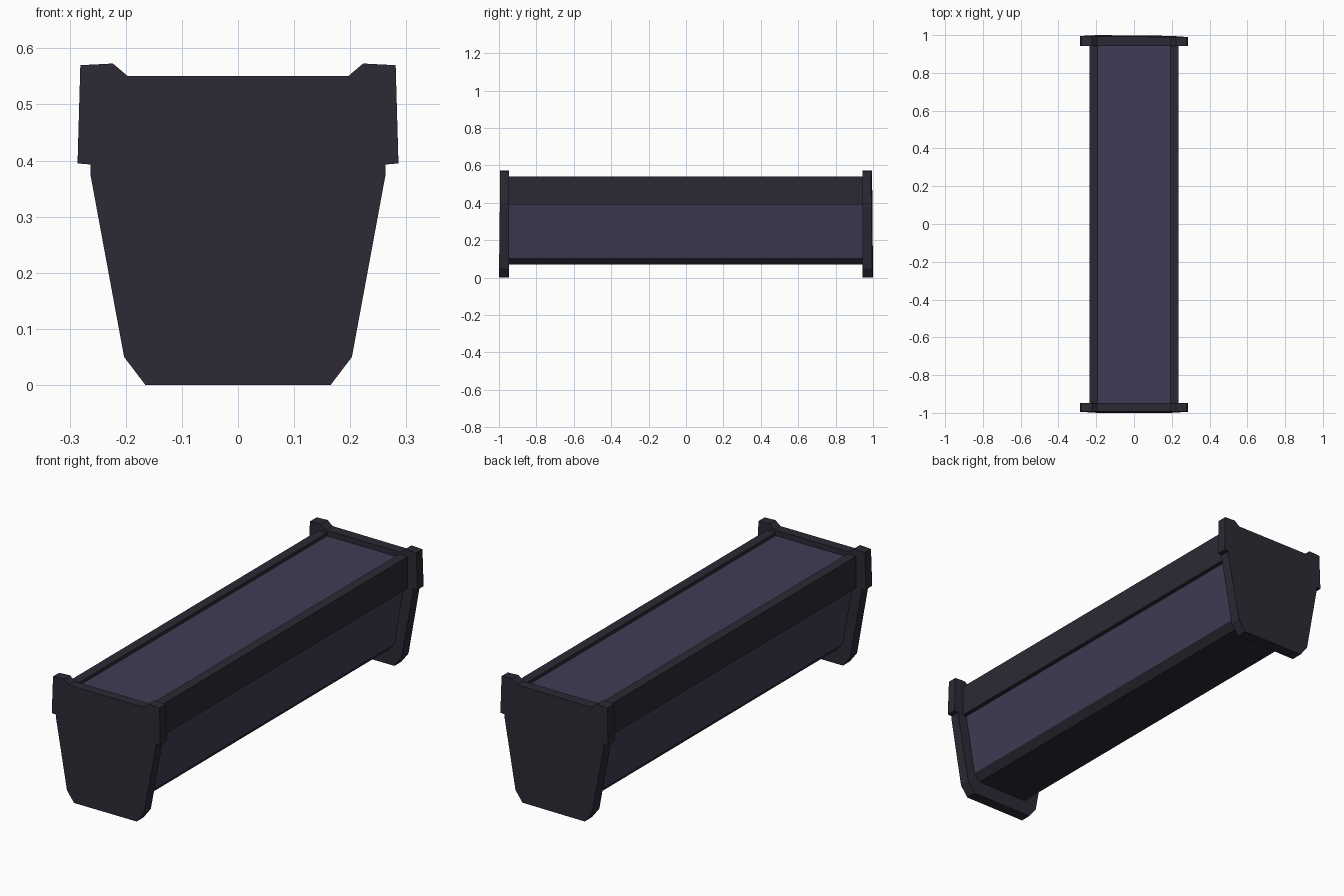
import bpy, bmesh

if "Cube" in bpy.data.objects:
    bpy.data.objects.remove(bpy.data.objects["Cube"])


def material(name, color):
    m = bpy.data.materials.new(name)
    m.diffuse_color = (*color, 1)
    m.use_nodes = True
    m.node_tree.nodes["Principled BSDF"].inputs["Base Color"].default_value = m.diffuse_color
    return m


DARK = material("dark_frame", (0.026, 0.022, 0.035))
PURPLE = material("purple_panel", (0.055, 0.043, 0.092))


def mirrored(half):
    """Close a right-hand half profile (bottom to top) across x = 0."""
    return half + [(-x, z) for x, z in reversed(half)]


def prism(name, profile, y0, y1, mat, skew=None):
    """Extrude an xz profile along y; skew shifts the y1 face as f(x, z)."""
    bm = bmesh.new()
    near = [bm.verts.new((x, y0, z)) for x, z in profile]
    far = [bm.verts.new((x, y1 + (skew(x, z) if skew else 0), z))
           for x, z in profile]
    bm.faces.new(near)
    bm.faces.new(far[::-1])
    n = len(profile)
    for i in range(n):
        j = (i + 1) % n
        bm.faces.new((near[i], far[i], far[j], near[j]))
    bmesh.ops.recalc_face_normals(bm, faces=bm.faces[:])
    me = bpy.data.meshes.new(name)
    bm.to_mesh(me)
    bm.free()
    me.materials.append(mat)
    ob = bpy.data.objects.new(name, me)
    bpy.context.collection.objects.link(ob)
    return ob


# End plates with raised ears; the back one leans very slightly
plate = mirrored([(0.165, 0), (0.203, 0.05), (0.263, 0.375), (0.263, 0.393),
                  (0.286, 0.395), (0.281, 0.57), (0.223, 0.573), (0.197, 0.551)])
prism("front_end_plate", plate, -0.947, -1.0, DARK,
      lambda x, z: 0.012 * z)
prism("back_end_plate", plate, 0.943, 0.997, DARK,
      lambda x, z: -0.01 * x - 0.011 * (z - 0.1))

# Tapered body: its sides and recessed top are the purple panels
L = 0.96
prism("body_panels", mirrored([(0.165, 0.105), (0.215, 0.392),
                               (0.20, 0.392), (0.20, 0.525)]), -L, L, PURPLE)

# Chamfered floor under the body
prism("floor", mirrored([(0.135, 0.07), (0.165, 0.105)]), -L, L, DARK)

# Side rails overhanging the panels and rimming the top
for side, s in (("left", -1), ("right", 1)):
    prism(side + "_rail", [(s * x, z) for x, z in
                           ((0.19, 0.39), (0.235, 0.39), (0.235, 0.54), (0.19, 0.54))],
          -L, L, DARK)
